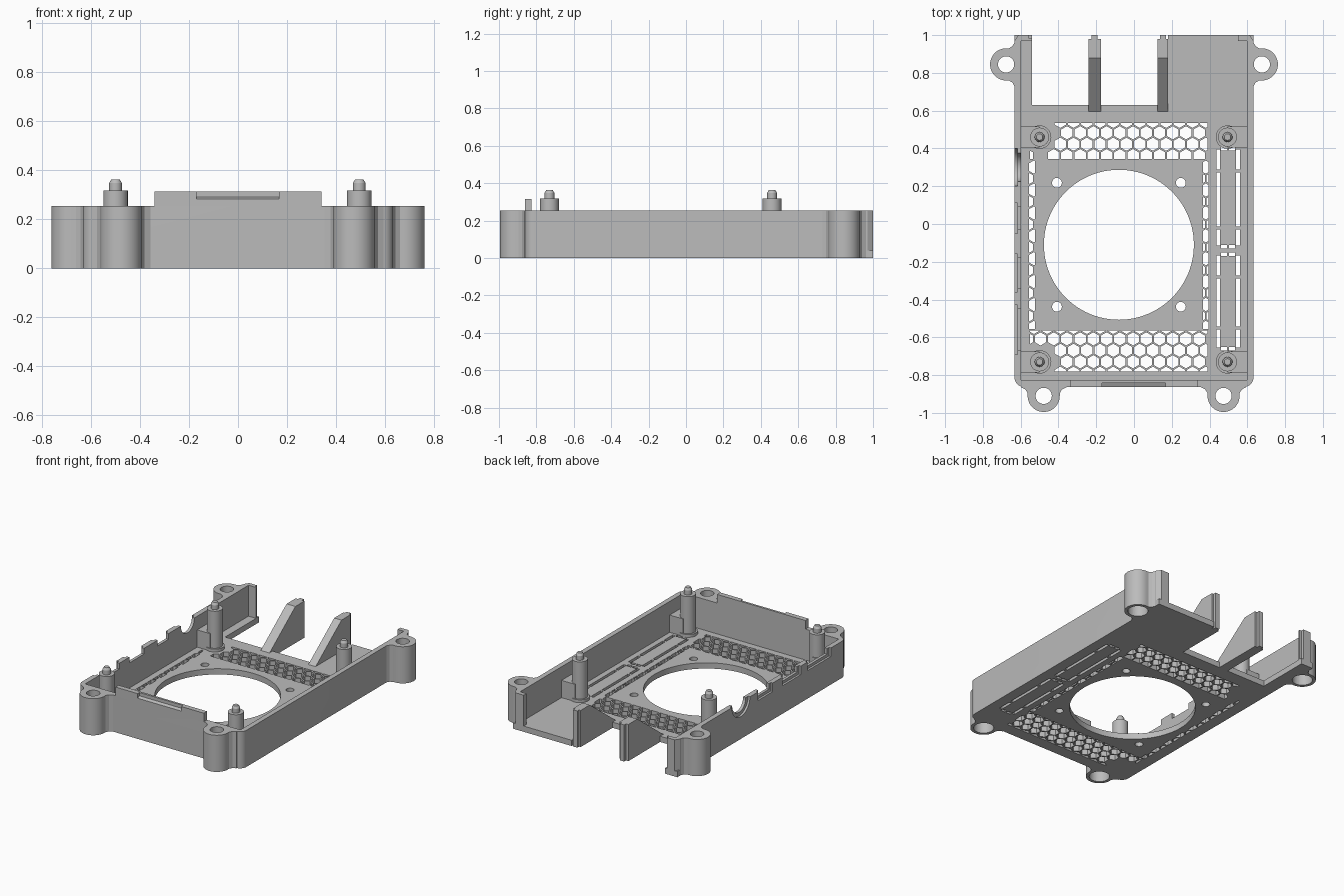
import bpy, bmesh, math
from mathutils import Vector

if "Cube" in bpy.data.objects:
    bpy.data.objects.remove(bpy.data.objects["Cube"])

grey = bpy.data.materials.new("plain_grey")
grey.use_nodes = True
grey.diffuse_color = (0.5, 0.5, 0.5, 1)
grey.node_tree.nodes["Principled BSDF"].inputs["Base Color"].default_value = (0.5, 0.5, 0.5, 1)

X, BACK, FRONT = 0.633, 1.0, -0.862      # outer shell
XI, FRONT_IN = 0.598, -0.827             # inner shell
TOP, FLOOR = 0.255, 0.04
FAN = Vector((-0.08, -0.11))
POSTS = [Vector((x, y)) for x in (-0.5, 0.495) for y in (-0.73, 0.46)]


def circle(c, r, n=32, start=0.0, sweep=math.tau):
    steps = n if sweep == math.tau else n + 1
    return [(c[0] + r * math.cos(start + sweep * i / n),
             c[1] + r * math.sin(start + sweep * i / n)) for i in range(steps)]


def rect(x0, x1, y0, y1):
    return [(x0, y0), (x1, y0), (x1, y1), (x0, y1)]


def prism(name, outline, lo, hi, axis="z", holes=()):
    """Extrude an outline with holes along an axis; x uses (y,z), y uses (z,x)."""
    curve = bpy.data.curves.new(name, "CURVE")
    curve.dimensions, curve.fill_mode = "2D", "BOTH"
    curve.extrude = (hi - lo) / 2
    for pts in [outline, *holes]:
        s = curve.splines.new("POLY")
        s.points.add(len(pts) - 1)
        for p, q in zip(s.points, pts):
            p.co = (q[0], q[1], 0, 1)
        s.use_cyclic_u = True
    tmp = bpy.data.objects.new(name + "_curve", curve)
    bpy.context.collection.objects.link(tmp)
    bpy.context.view_layer.update()
    deps = bpy.context.evaluated_depsgraph_get()
    mesh = bpy.data.meshes.new_from_object(tmp.evaluated_get(deps))
    bpy.data.objects.remove(tmp)
    mid = (lo + hi) / 2
    bm = bmesh.new()
    bm.from_mesh(mesh)
    bmesh.ops.remove_doubles(bm, verts=bm.verts, dist=1e-5)
    for v in bm.verts:
        u, w, t = v.co.x, v.co.y, v.co.z + mid
        v.co = {"z": (u, w, t), "x": (t, u, w), "y": (w, t, u)}[axis]
    bmesh.ops.recalc_face_normals(bm, faces=bm.faces)
    bm.to_mesh(mesh)
    bm.free()
    mesh.materials.clear()
    mesh.materials.append(grey)
    ob = bpy.data.objects.new(name, mesh)
    bpy.context.collection.objects.link(ob)
    return ob


def cut(ob, cutters):
    for c in cutters:
        m = ob.modifiers.new("cut", "BOOLEAN")
        m.operation, m.object, m.solver = "DIFFERENCE", c, "EXACT"
    bpy.context.view_layer.update()
    deps = bpy.context.evaluated_depsgraph_get()
    mesh = bpy.data.meshes.new_from_object(ob.evaluated_get(deps))
    ob.modifiers.clear()
    ob.data = mesh


def clip(poly, x0, x1, y0, y1):
    """Trim a convex polygon to a rectangle."""
    for k, lim, sgn in ((0, x0, 1), (0, x1, -1), (1, y0, 1), (1, y1, -1)):
        out = []
        for a, b in zip(poly, poly[1:] + poly[:1]):
            da, db = sgn * (a[k] - lim), sgn * (b[k] - lim)
            if da >= 0:
                out.append(a)
            if (da > 0 > db) or (da < 0 < db):
                out.append(tuple(Vector(a).lerp(Vector(b), da / (da - db))))
        poly = out
    return poly


def area(p):
    return abs(sum(a[0] * b[1] - b[0] * a[1] for a, b in zip(p, p[1:] + p[:1]))) / 2


# Honeycomb vents around the fan plate
holes = []
PITCH = 0.07
zones = [(-0.55, 0.39, 0.345, 0.535), (-0.55, 0.39, -0.78, -0.565),
         (-0.555, -0.525, -0.555, 0.335), (0.365, 0.395, -0.555, 0.335)]
for j in range(23):
    for i in range(16):
        c = (-0.6 + PITCH * (i + j % 2 / 2), -0.79 + PITCH * 0.866 * j)
        if min((Vector(c) - p).length for p in POSTS) < 0.115:
            continue
        for z in zones:
            cell = clip(circle(c, 0.035, 6, math.pi / 6), *z)
            if len(cell) > 2 and area(cell) > 0.0003:
                holes.append(cell)

# Fan opening and its screw holes
holes.append(circle(FAN, 0.397, 96))
for sx in (-1, 1):
    for sy in (-1, 1):
        holes.append(circle(FAN + Vector((sx, sy)) * 0.328, 0.026, 20))

# Slots outlining the two side strips
for lo, hi, ticks in ((-0.11, 0.39, (-0.02, 0.28)), (-0.65, -0.17, (-0.55, -0.28))):
    stops = [lo - 0.012, *ticks, hi + 0.012]
    for a, b in zip(stops, stops[1:]):
        for x in (0.436, 0.54):
            holes.append(rect(x, x + 0.02, a + 0.008, b - 0.008))
    for y in (lo - 0.02, hi):
        for x in (0.46, 0.503):
            holes.append(rect(x, x + 0.033, y, y + 0.02))

# Floor with the open bay at the back
R = 0.05
front_arc = (circle((-X + R, FRONT + R), R, 8, math.pi, math.pi / 2)
             + circle((X - R, FRONT + R), R, 8, -math.pi / 2, math.pi / 2))
floor_outline = front_arc + [(X, BACK), (0.18, BACK), (0.18, 0.63),
                             (-0.54, 0.63), (-0.54, BACK), (-X, BACK)]
floor = prism("floor", floor_outline, 0, FLOOR, holes=holes)

# U-shaped wall with short returns at the back ends
C = BACK - 0.03
wall_outline = front_arc + [
    (X, C), (X - 0.02, BACK), (0.55, BACK), (0.55, C), (XI, C), (XI, FRONT_IN),
    (-XI, FRONT_IN), (-XI, C), (-0.54, C), (-0.54, C + 0.012),
    (-0.555, C + 0.012), (-0.555, BACK), (-X + 0.02, BACK), (-X, C)]
wall = prism("wall", wall_outline, 0, TOP)

# Screw ears with flared necks
bores = []
ears = [("back_right_ear", (-0.677, 0.845), 0), ("back_left_ear", (0.677, 0.845), math.pi),
        ("front_right_ear", (-0.478, -0.91), math.pi / 2),
        ("front_left_ear", (0.474, -0.91), math.pi / 2)]
shell = []
for name, c, turn in ears:
    d = Vector((math.cos(turn), math.sin(turn)))    # towards the body
    n = Vector((-d.y, d.x))
    c = Vector(c)
    r, reach = 0.085, 0.046
    side = [(0.015, r), (reach - 0.012, r + 0.012), (reach, r + 0.035), (reach + 0.025, r + 0.035)]
    outline = circle(c, r, 24, turn + math.pi / 2, math.pi)
    outline += [tuple(c + d * a - n * b) for a, b in side]
    outline += [tuple(c + d * a + n * b) for a, b in reversed(side)]
    shell.append(prism(name, outline, 0, TOP))
    bores.append(prism(name + "_bore", circle(c, 0.043), -0.1, 0.4))
    bores.append(prism(name + "_counterbore", circle(c, 0.064), -0.1, 0.12))
for k, ear in enumerate(shell):
    cut(ear, bores[2 * k:2 * k + 2])

# Connector notches in the right-hand wall, each with a wider outer recess
notches = [prism("jack_notch", circle((0.3, TOP), 0.075, 32), -0.7, -0.5, "x"),
           prism("jack_recess", circle((0.3, TOP), 0.1, 32), -0.7, -0.618, "x")]
for y0, y1 in ((-0.05, 0.11), (-0.36, -0.16), (-0.69, -0.43)):
    notches.append(prism("port_notch", rect(y0 + 0.02, y1 - 0.02, 0.215, 0.3), -0.7, -0.5, "x"))
    notches.append(prism("port_recess", rect(y0, y1, 0.195, 0.3), -0.7, -0.618, "x"))
cut(wall, bores[1::2] + notches)
cut(floor, bores[1::2])
for helper in bores + notches:
    bpy.data.objects.remove(helper)

# Raised front lip with a sloped finger recess
full = rect(FRONT, FRONT_IN, TOP, 0.315)
recess = [(FRONT, TOP), (FRONT, 0.283), (-0.842, 0.292), (-0.842, 0.315),
          (FRONT_IN, 0.315), (FRONT_IN, TOP)]
prism("front_lip_right", full, -0.34, -0.17, "x")
prism("front_lip_middle", recess, -0.17, 0.167, "x")
prism("front_lip_left", full, 0.167, 0.34, "x")

# Sloped ribs beside the open bay
rib = [(0.595, 0), (0.98, 0), (0.98, TOP), (0.88, TOP), (0.595, FLOOR)]
for name, x0, x1 in (("right_rib", -0.242, -0.174), ("left_rib", 0.125, 0.181)):
    prism(name, rib, x0, x1, "x")
    mid = (x0 + x1) / 2
    prism(name + "_tab", rect(0.97, BACK, 0, TOP), mid - 0.016, mid + 0.016, "x")

# Board posts with pins, tied to the wall by low blocks
for p in POSTS:
    prism("post_foot", circle(p, 0.062), FLOOR - 0.01, 0.06)
    prism("post", circle(p, 0.05), FLOOR - 0.01, 0.318)
    bpy.ops.mesh.primitive_cone_add(vertices=24, radius1=0.026, radius2=0.026,
                                    depth=0.03, location=(p.x, p.y, 0.333))
    pin = bpy.context.object
    pin.name = "post_pin"
    pin.data.materials.append(grey)
    bpy.ops.mesh.primitive_cone_add(vertices=24, radius1=0.026, radius2=0.017,
                                    depth=0.016, location=(p.x, p.y, 0.356))
    tip = bpy.context.object
    tip.name = "post_tip"
    tip.data.materials.append(grey)
    x0, x1 = sorted((p.x, math.copysign(XI + 0.01, p.x)))
    prism("post_block", rect(x0, x1, p.y - 0.055, p.y + 0.055), FLOOR - 0.01, 0.16)

# Smooth rounds, keep edges crisp
for ob in bpy.context.scene.objects:
    if ob.type == "MESH":
        ob.data.shade_smooth()
        ob.data.set_sharp_from_angle(angle=math.radians(30))
